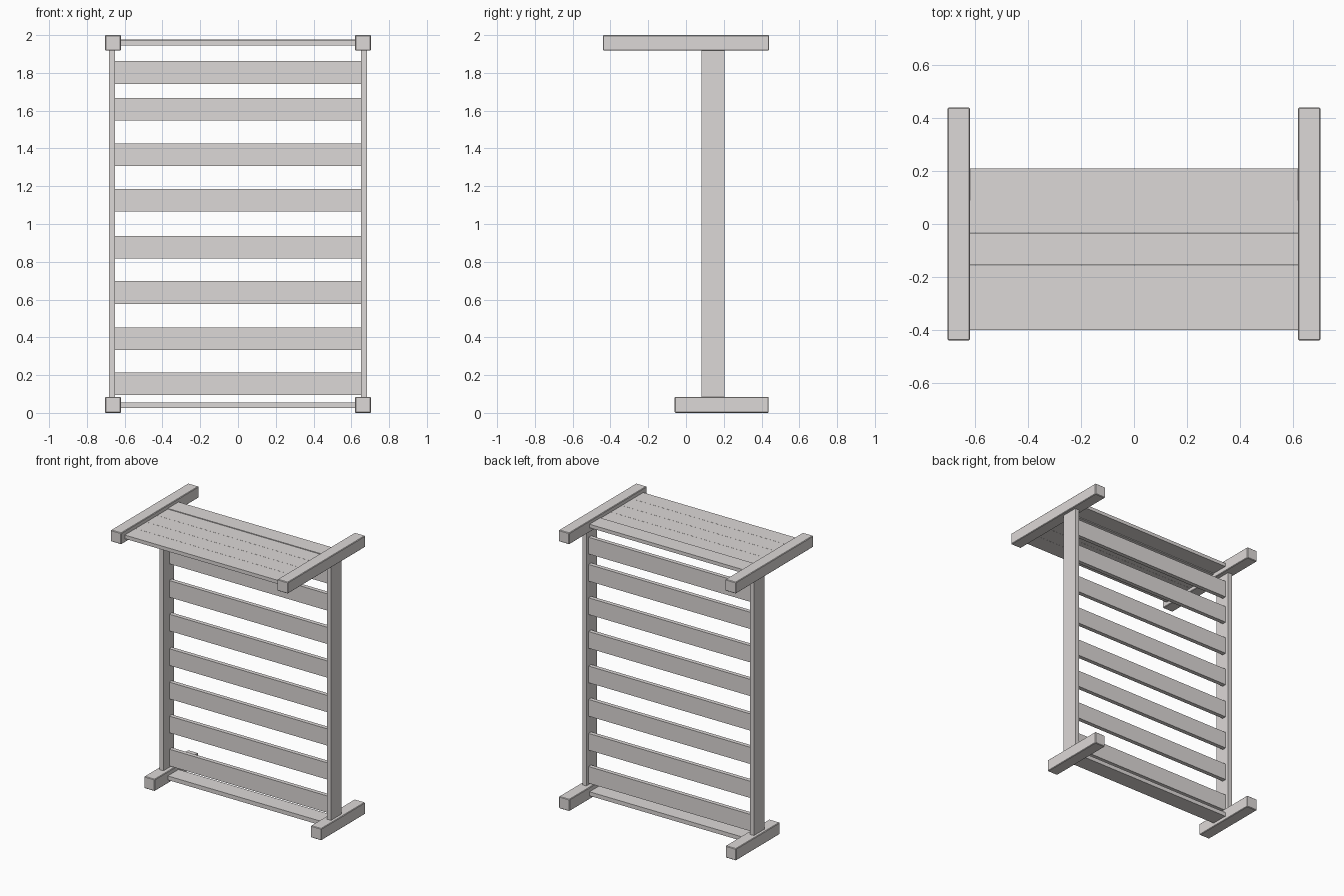
import bpy
import bmesh

if "Cube" in bpy.data.objects:
    bpy.data.objects.remove(bpy.data.objects["Cube"])

# Pale warm grey paint shared by all parts
paint = bpy.data.materials.new("pale_paint")
paint.diffuse_color = (0.72, 0.69, 0.68, 1.0)
paint.use_nodes = True
paint.node_tree.nodes["Principled BSDF"].inputs["Base Color"].default_value = paint.diffuse_color


def box(name, x, y, z, bevel=0.0):
    """Box from (min, max) ranges, optionally with softened edges."""
    bm = bmesh.new()
    bmesh.ops.create_cube(bm, size=1)
    for v in bm.verts:
        for i, (lo, hi) in enumerate((x, y, z)):
            v.co[i] = hi if v.co[i] > 0 else lo
    me = bpy.data.meshes.new(name)
    bm.to_mesh(me)
    bm.free()
    me.materials.append(paint)
    ob = bpy.data.objects.new(name, me)
    bpy.context.collection.objects.link(ob)
    if bevel:
        mod = ob.modifiers.new("soft_edges", "BEVEL")
        mod.width = bevel
        mod.segments = 1
    return ob


# End frames: foot, upright post and top beam on each side
for side, s in (("left", -1), ("right", 1)):
    outer = sorted((s * 0.62, s * 0.704))
    post = sorted((s * 0.65, s * 0.682))
    box(f"{side}_foot", outer, (-0.06, 0.438), (0.0, 0.085), 0.004)
    box(f"{side}_post", post, (0.082, 0.203), (0.08, 1.925))
    box(f"{side}_top_beam", outer, (-0.44, 0.44), (1.918, 2.0), 0.004)

# Back slats between the posts
slat_bottoms = (0.095, 0.333, 0.577, 0.817, 1.065, 1.307, 1.547, 1.742)
for i, z in enumerate(slat_bottoms):
    box(f"back_slat_{i + 1}", (-0.655, 0.655), (0.148, 0.178), (z, z + 0.12))

# Roof boards, the rear one slightly raised
for i in range(4):
    y = -0.40 + i * 0.1225
    box(f"roof_board_{i + 1}", (-0.625, 0.625), (y, y + 0.1215), (1.945, 1.971))
box("roof_board_rear", (-0.625, 0.625), (0.088, 0.21), (1.951, 1.976))

# Bottom board between the feet
box("bottom_board", (-0.625, 0.625), (0.088, 0.21), (0.025, 0.054))
